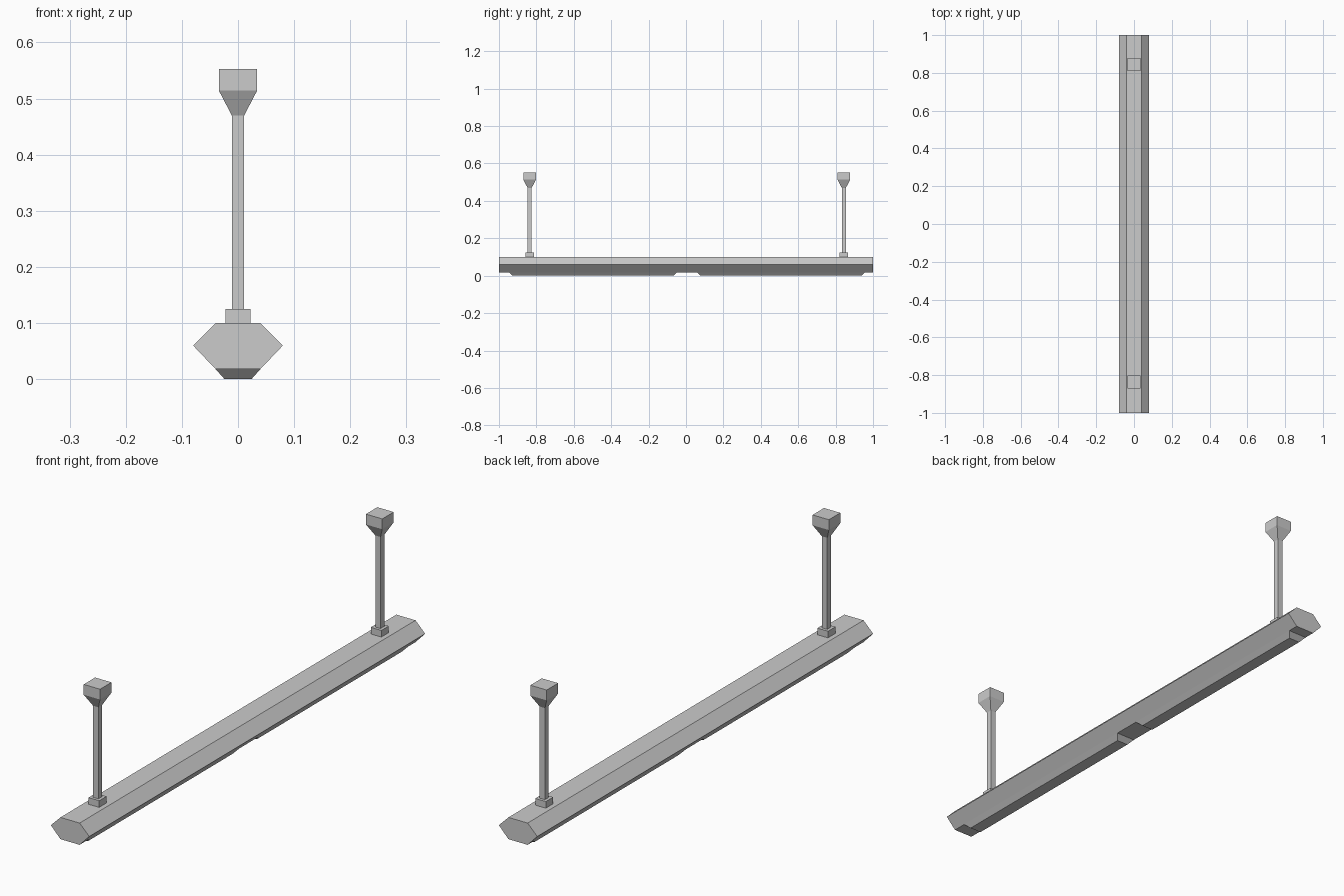
import bpy

if "Cube" in bpy.data.objects:
    bpy.data.objects.remove(bpy.data.objects["Cube"])

def loft(name, rings, parent_y=0.0):
    """Join equal-sized point rings with flat sides and cap both ends."""
    n = len(rings[0])
    verts = [p for ring in rings for p in ring]
    faces = [tuple(range(n))[::-1], tuple(range(len(verts) - n, len(verts)))]
    for r in range(len(rings) - 1):
        for i in range(n):
            j = (i + 1) % n
            faces.append((r * n + i, r * n + j, (r + 1) * n + j, (r + 1) * n + i))
    mesh = bpy.data.meshes.new(name)
    mesh.from_pydata(verts, [], faces)
    obj = bpy.data.objects.new(name, mesh)
    obj.location.y = parent_y
    bpy.context.collection.objects.link(obj)
    return obj

def rect(hx, hy, z):
    return [(-hx, -hy, z), (hx, -hy, z), (hx, hy, z), (-hx, hy, z)]

# Long six-sided housing
profile = [(-0.04, 0.018), (0.04, 0.018), (0.08, 0.06),
           (0.04, 0.10), (-0.04, 0.10), (-0.08, 0.06)]
loft("lamp_housing", [[(x, y, z) for x, z in profile] for y in (1, -1)][::-1])

for side, label in ((-1, "front"), (1, "back")):
    # Tapered diffuser below the housing
    loft(label + "_diffuser",
         [rect(0.024, 0.43, 0.0), rect(0.04, 0.449, 0.018)], side * 0.503 + 0.005)
    # Hanging post: foot, rod and flared ceiling mount
    y = side * 0.84 + 0.004
    loft(label + "_post_foot", [rect(0.022, 0.022, 0.10), rect(0.022, 0.022, 0.125)], y)
    loft(label + "_post_rod", [rect(0.011, 0.011, 0.125), rect(0.011, 0.011, 0.47)], y)
    loft(label + "_ceiling_mount",
         [rect(0.011, 0.011, 0.47), rect(0.034, 0.034, 0.514), rect(0.034, 0.034, 0.553)], y)

# Make every face point outward
import bmesh
for obj in bpy.context.collection.objects:
    bm = bmesh.new()
    bm.from_mesh(obj.data)
    bmesh.ops.recalc_face_normals(bm, faces=bm.faces)
    bm.to_mesh(obj.data)
    bm.free()
